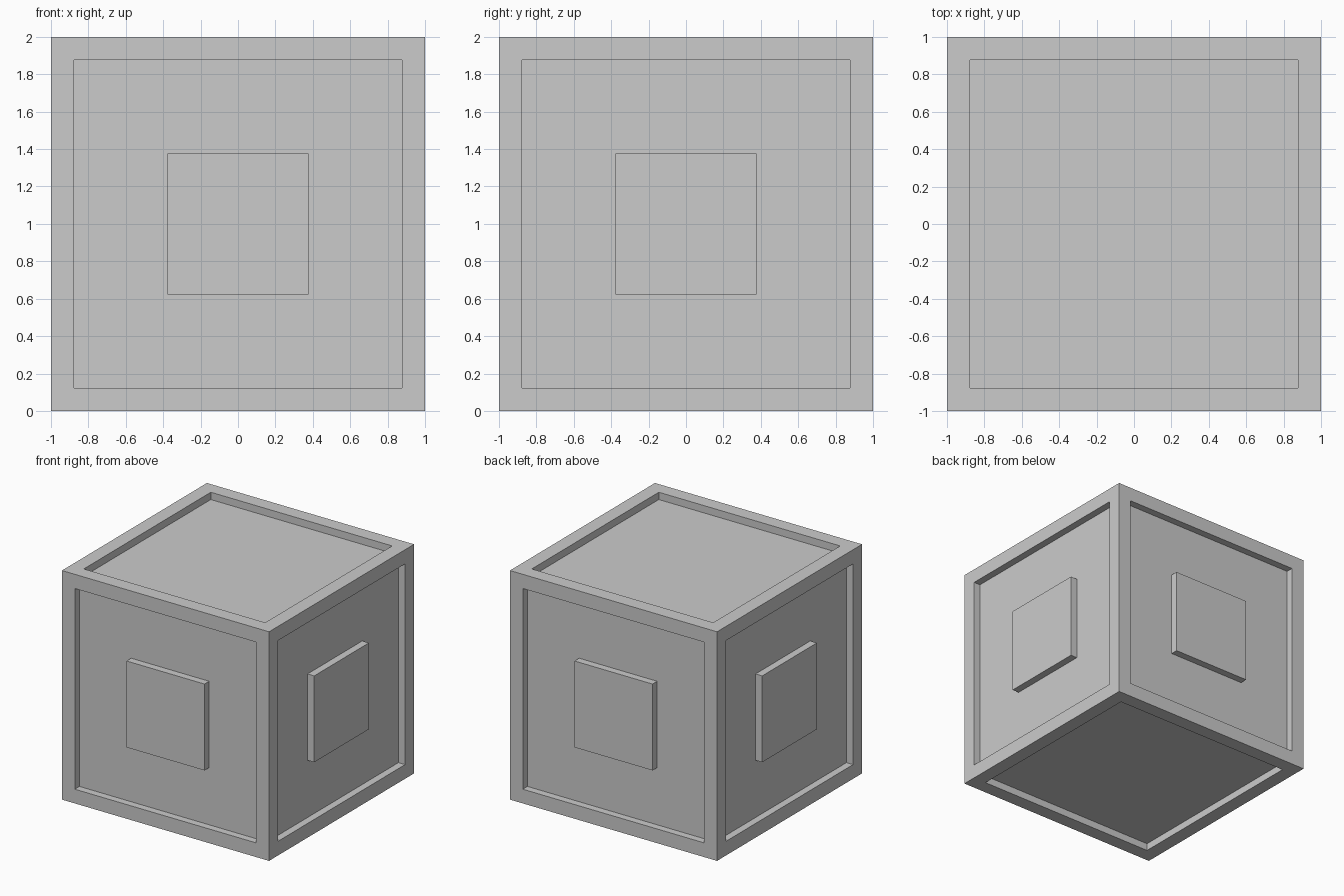
import bpy, bmesh
from mathutils import Matrix

if "Cube" in bpy.data.objects:
    bpy.data.objects.remove(bpy.data.objects["Cube"])

BORDER, PAD_HALF, DEPTH = 0.124, 0.377, 0.064

bm = bmesh.new()
bmesh.ops.create_cube(bm, size=2.0, matrix=Matrix.Translation((0, 0, 1)))


def step(faces, border, height):
    """Inset each face flat, then raise or sink it with straight walls."""
    bmesh.ops.inset_individual(bm, faces=faces, thickness=border, depth=0, use_even_offset=True)
    bmesh.ops.inset_individual(bm, faces=faces, thickness=0, depth=height, use_even_offset=True)


# recessed panel on all six faces
panels = list(bm.faces)
step(panels, BORDER, -DEPTH)

# raised square pad in the middle of the four side panels
sides = [f for f in panels if abs(f.normal.z) < 0.5]
step(sides, 1 - BORDER - PAD_HALF, DEPTH)

bmesh.ops.recalc_face_normals(bm, faces=bm.faces)
mesh = bpy.data.meshes.new("panelled_crate")
bm.to_mesh(mesh)
bm.free()
crate = bpy.data.objects.new("panelled_crate", mesh)
bpy.context.collection.objects.link(crate)
